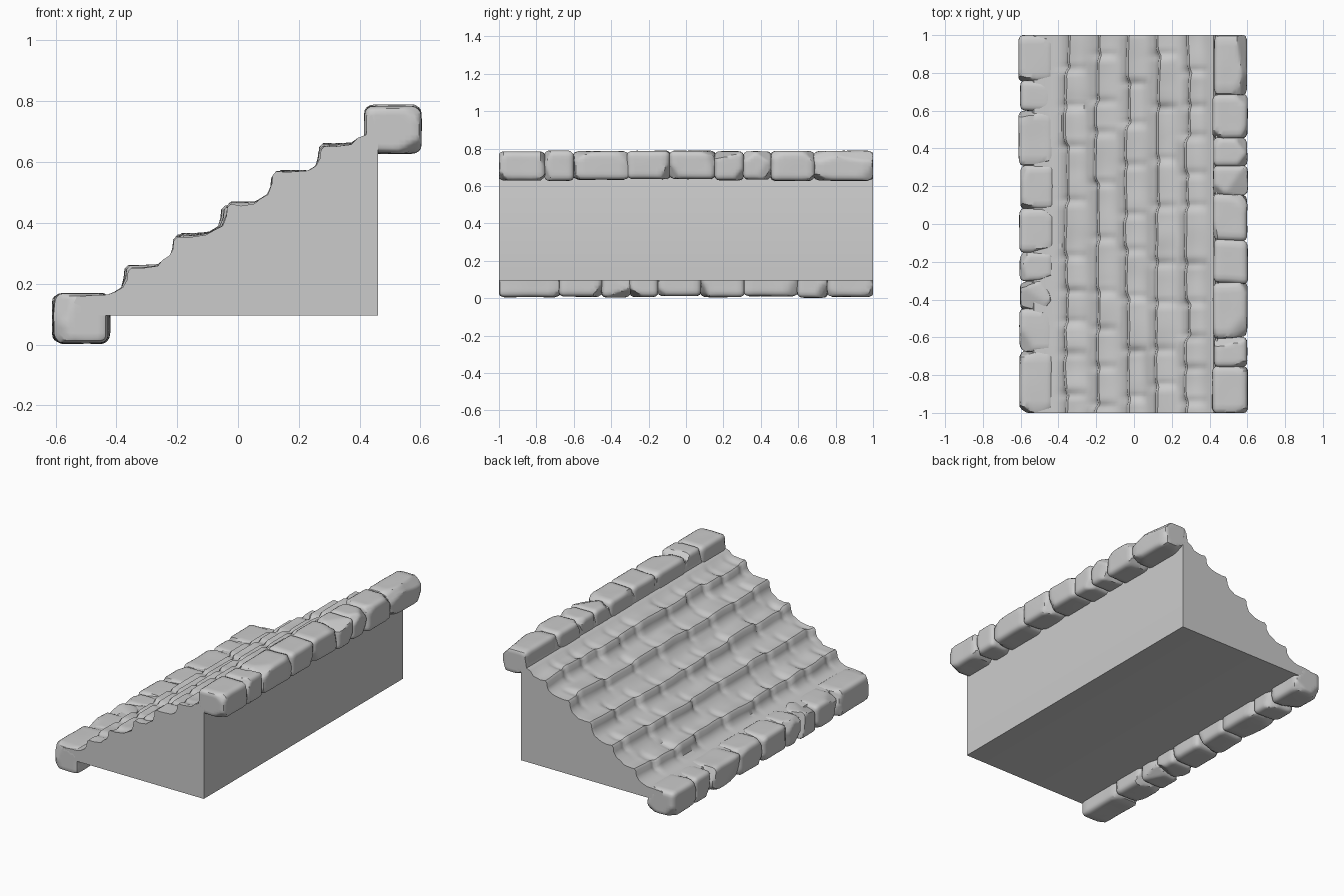
import bpy, bmesh, random
from math import floor
from mathutils import Vector, noise

if "Cube" in bpy.data.objects:
    bpy.data.objects.remove(bpy.data.objects["Cube"])

random.seed(7)


def finish(name, bm, angle=0.6):
    bmesh.ops.recalc_face_normals(bm, faces=bm.faces)
    me = bpy.data.meshes.new(name)
    bm.to_mesh(me)
    bm.free()
    ob = bpy.data.objects.new(name, me)
    bpy.context.collection.objects.link(ob)
    bpy.ops.object.select_all(action='DESELECT')
    ob.select_set(True)
    bpy.context.view_layer.objects.active = ob
    bpy.ops.object.shade_smooth_by_angle(angle=angle)
    return ob


# Worn stone: rounded box with chiselled flats and a little noise
def stone(name, lo, hi, r=0.028):
    lo, hi = Vector(lo), Vector(hi)
    mid, half = (lo + hi) / 2, (hi - lo) / 2
    bm = bmesh.new()
    bmesh.ops.create_cube(bm, size=2)
    bmesh.ops.subdivide_edges(bm, edges=bm.edges[:], cuts=9, use_grid_fill=True)
    cuts = []
    for _ in range(7):
        n = Vector([random.choice((-1, 1)) * random.uniform(0.15, 1) for _ in range(3)]).normalized()
        reach = sum(abs(n[i]) * half[i] for i in range(3))
        cuts.append((n, reach - random.uniform(0.025, 0.045)))
    skew = random.uniform(-0.06, 0.06)
    for v in bm.verts:
        p = Vector([v.co[i] * half[i] for i in range(3)])
        core = Vector([max(-half[i] + r, min(half[i] - r, p[i])) for i in range(3)])
        d = p - core
        if d.length > 1e-6:
            p = core + d.normalized() * min(r, max(abs(c) for c in d) if d.length < r else r)
        for n, dist in cuts:
            over = p.dot(n) - dist
            if over > 0:
                p -= n * over
        p *= 1 + 0.025 * noise.noise((p + mid) * 9)
        p.y += skew * p.x
        p += mid
        p.y = max(-1, min(1, p.y))
        p.z = max(0, p.z)
        v.co = p
    finish(name, bm)


# Stairs: stepped profile swept along y, treads split into uneven stones
NOSES = [(-0.372, 0.266), (-0.213, 0.371), (-0.053, 0.468), (0.105, 0.572), (0.265, 0.665)]


def make_course():
    ys, y = [], -1.15
    while y < 1.2:
        ys.append((y, random.uniform(0, 0.026), random.uniform(-0.018, 0)))
        y += random.uniform(0.16, 0.3)
    return ys


courses = [make_course() for _ in NOSES]


def course_offset(course, y):
    # Blend from one stone to the next, with a shallow joint between them
    dx, dz = course[0][1:]
    joint = 0
    for yb, sx, sz in course[1:]:
        t = max(0, min(1, (y - yb) / 0.035 + 0.5))
        t = t * t * (3 - 2 * t)
        dx += (sx - dx) * t
        dz += (sz - dz) * t
        joint = max(joint, 1 - abs(y - yb) / 0.035)
    return dx + 0.008 * joint, dz - 0.010 * joint


def section(y):
    pts = [(-0.45, 0.095), (-0.54, 0.137), (-0.53, 0.158), (-0.47, 0.163), (-0.43, 0.164)]
    for k, (x, z) in enumerate(NOSES):
        dx, dz = course_offset(courses[k], y)
        w = 0.006 * noise.noise(Vector((k * 3.1, y * 7, 0.5)))
        x1, z1 = x + dx + w, z + dz + w
        pts += [(x - 0.036 + dx * .4, z - 0.093), (x - 0.013 + dx * .7, z - 0.078),
                (x1 - 0.003, z1 - 0.04), (x1, z1 - 0.012), (x1 + 0.011, z1),
                (x1 + 0.045, z1 - 0.003 + w), (x + 0.108, z + dz * .6 + w)]
    pts += [(0.395, 0.68), (0.421, 0.69), (0.432, 0.75), (0.441, 0.755), (0.46, 0.69), (0.46, 0.095)]
    return pts


bm = bmesh.new()
N = 150
rows = []
for j in range(N + 1):
    y = -1 + 2 * j / N
    rows.append([bm.verts.new((x, y, z)) for x, z in section(y)])
for a, b in zip(rows, rows[1:]):
    for i in range(len(a)):
        k = (i + 1) % len(a)
        bm.faces.new((a[i], a[k], b[k], b[i]))
bm.faces.new(rows[0])
bm.faces.new(rows[-1])
finish("stair_body", bm, 0.75)

# Top and bottom kerb rows of rounded stones
top = [-1, -0.755, -0.6, -0.31, -0.085, 0.155, 0.307, 0.455, 0.685, 1]
bottom = [-1, -0.675, -0.45, -0.3, -0.15, 0.08, 0.31, 0.6, 0.755, 1]
for label, ys, x0, x1, z0, z1 in (("top", top, 0.412, 0.604, 0.625, 0.79),
                                  ("bottom", bottom, -0.612, -0.42, 0.0, 0.17)):
    for i, (a, b) in enumerate(zip(ys, ys[1:])):
        j = [random.uniform(0, 0.012) for _ in range(4)]
        stone(f"{label}_kerb_stone_{i + 1}",
              (x0 + j[0], a - 0.003, z0 + j[1]), (x1 - j[2] * .7, b + 0.003, z1 - j[3] * .6))
